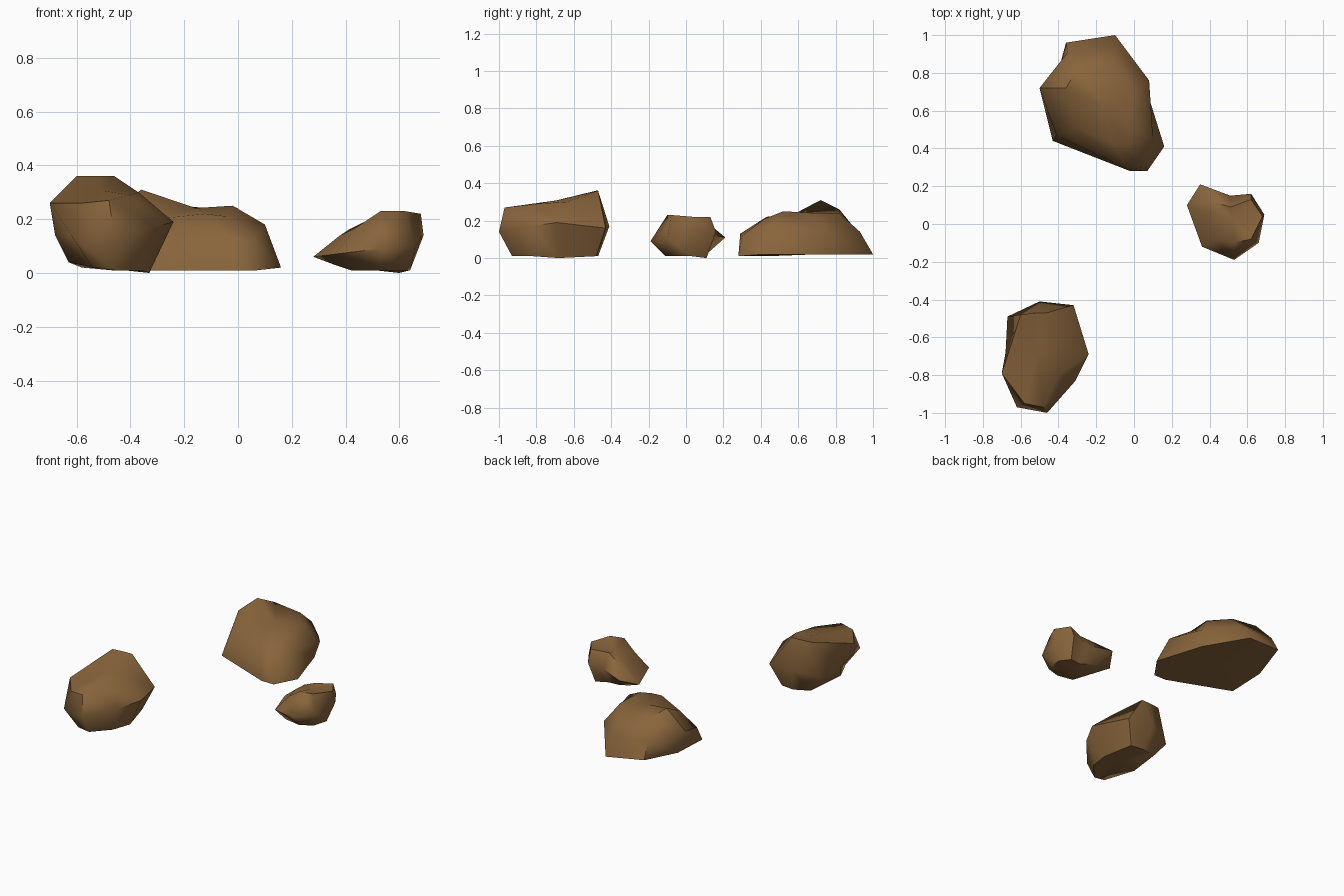
import bpy
import bmesh
import math
from mathutils import Vector

default_cube = bpy.data.objects.get("Cube")
if default_cube:
    bpy.data.objects.remove(default_cube, do_unlink=True)

# One earthy brown for every rock
BROWN = (0.25, 0.13, 0.045, 1.0)
brown_stone = bpy.data.materials.new("brown_stone")
brown_stone.use_nodes = True
brown_stone.diffuse_color = BROWN
shader = brown_stone.node_tree.nodes["Principled BSDF"]
shader.inputs["Base Color"].default_value = BROWN
shader.inputs["Roughness"].default_value = 0.9


def cap(bm, ring):
    """Close a contour with a fan of triangles around its middle."""
    middle = bm.verts.new(sum((v.co for v in ring), Vector()) / len(ring))
    for i, vert in enumerate(ring):
        bm.faces.new((vert, ring[(i + 1) % len(ring)], middle))


def bridge(bm, lower, upper):
    """Join two contours with a band of quads."""
    count = len(lower)
    for i in range(count):
        j = (i + 1) % count
        bm.faces.new((lower[i], lower[j], upper[j], upper[i]))


def make_rock(name, contours):
    """Loft a rock through contours given in hundredths, bottom to top."""
    bm = bmesh.new()
    rings = [[bm.verts.new(Vector(p) / 100) for p in contour]
             for contour in contours]
    for lower, upper in zip(rings, rings[1:]):
        bridge(bm, lower, upper)
    cap(bm, rings[0])
    cap(bm, rings[-1])
    bmesh.ops.recalc_face_normals(bm, faces=bm.faces[:])

    mesh = bpy.data.meshes.new(name)
    bm.to_mesh(mesh)
    bm.free()
    mesh.materials.append(brown_stone)
    rock = bpy.data.objects.new(name, mesh)
    bpy.context.collection.objects.link(rock)

    bpy.ops.object.select_all(action='DESELECT')
    rock.select_set(True)
    bpy.context.view_layer.objects.active = rock
    bpy.ops.object.shade_smooth_by_angle(angle=math.radians(60))
    return rock


# Large flat-based rock with an overhanging side
large_base = [(-43, 44, 1), (-43, 70, 2), (-36, 96, 5), (-10, 100, 2),
              (6, 73, 2), (16, 41, 2), (7, 28, 1), (-2, 28, 1)]
large_girth = [(-41, 47, 10), (-50, 72, 19), (-35, 91, 15), (-10, 93, 14),
               (8, 76, 12), (10, 46, 18), (6, 30, 12), (-3, 29, 13)]
large_crown = [(-31, 51, 20), (-36, 72, 31), (-30, 82, 26), (-11, 82, 24),
               (0, 70, 24), (-2, 52, 25), (-4, 42, 21), (-12, 43, 22)]
make_rock("large_rock", [large_base, large_girth, large_crown])

# Tall rounded rock
tall_base = [(-58, -50, 2), (-47, -47, 1), (-38, -48, 1), (-33, -68, 0),
             (-36, -82, 1), (-46, -93, 1), (-54, -93, 2), (-63, -75, 4)]
tall_girth = [(-67, -49, 13), (-50, -41, 17), (-32, -43, 16), (-24, -69, 19),
              (-31, -83, 17), (-46, -100, 14), (-62, -97, 14), (-68, -68, 14)]
tall_crown = [(-60, -48, 36), (-52, -47, 36), (-46, -47, 36), (-37, -64, 30),
              (-40, -80, 29), (-48, -97, 27), (-58, -95, 26), (-70, -79, 26)]
make_rock("tall_rock", [tall_base, tall_girth, tall_crown])

# Small rock with a notch in its back
small_base = [(36, 9, 3), (41, 12, 3), (51, 9, 1), (60, 11, 0),
              (64, 3, 1), (61, -7, 1), (53, -11, 1), (42, -9, 1)]
small_girth = [(28, 10, 6), (35, 21, 11), (51, 15, 12), (62, 16, 14),
               (69, 5, 14), (66, -10, 10), (53, -19, 9), (36, -12, 7)]
small_crown = [(38, 7, 14), (41, 12, 16), (51, 9, 21), (62, 13, 22),
               (68, 4, 22), (62, -8, 23), (53, -10, 23), (44, -8, 17)]
make_rock("small_rock", [small_base, small_girth, small_crown])
